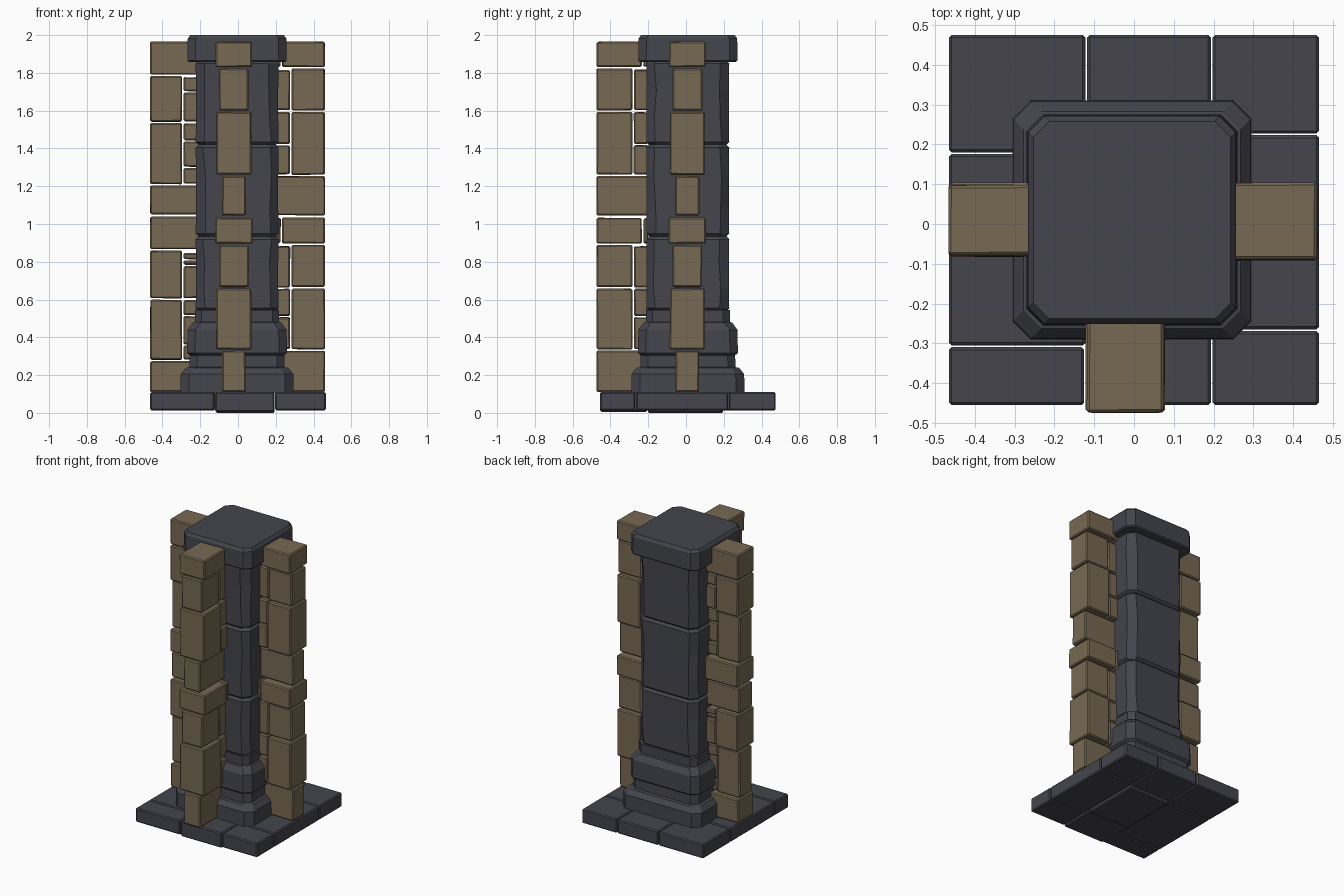
import bpy, bmesh, random
from mathutils import Vector

if "Cube" in bpy.data.objects:
    bpy.data.objects.remove(bpy.data.objects["Cube"])

random.seed(4)


def material(name, rgb):
    m = bpy.data.materials.new(name)
    m.diffuse_color = (*rgb, 1)
    m.use_nodes = True
    m.node_tree.nodes["Principled BSDF"].inputs["Base Color"].default_value = m.diffuse_color
    return m


SLATE = material("dark slate", (0.058, 0.059, 0.073))
BROWN = material("brown stone", (0.185, 0.142, 0.086))
CX, CY = -0.005, 0.01


def finish(bm, name, mat):
    bmesh.ops.recalc_face_normals(bm, faces=bm.faces)
    me = bpy.data.meshes.new(name)
    bm.to_mesh(me)
    bm.free()
    me.materials.append(mat)
    ob = bpy.data.objects.new(name, me)
    bpy.context.collection.objects.link(ob)
    return ob


def block(name, lo, hi, mat, bevel=0.008, wobble=0.0):
    """Chamfered stone block between two corners, with slightly uneven corners."""
    bm = bmesh.new()
    bmesh.ops.create_cube(bm, size=1)
    for v in bm.verts:
        for i in range(3):
            inward = random.uniform(0, wobble)
            v.co[i] = hi[i] - inward if v.co[i] > 0 else lo[i] + inward
    bmesh.ops.bevel(bm, geom=bm.edges[:], offset=bevel, segments=1, affect='EDGES')
    return finish(bm, name, mat)


def loft(name, rings, mat, chip=0.0):
    """Square column with cut corners; rings are (z, half width, corner cut)."""
    bm = bmesh.new()
    loops = []
    for z, h, c in rings:
        loop = []
        for sx, sy, flip in ((1, -1, 0), (1, 1, 1), (-1, 1, 0), (-1, -1, 1)):
            a = c + random.uniform(0, chip)
            b = c + random.uniform(0, chip)
            pair = [(sx * (h - a), sy * h), (sx * h, sy * (h - b))]
            if flip:
                pair.reverse()
            loop += [bm.verts.new((CX + x, CY + y, z)) for x, y in pair]
        loops.append(loop)
    for p, q in zip(loops, loops[1:]):
        for i in range(8):
            j = (i + 1) % 8
            bm.faces.new((p[i], p[j], q[j], q[i]))
    bm.faces.new(loops[0])
    bm.faces.new(loops[-1])
    return finish(bm, name, mat)


# Floor slabs: x0, x1, y0, y1
slabs = [(-0.465, -0.122, 0.18, 0.475), (-0.118, 0.193, 0.2, 0.475),
         (0.197, 0.465, 0.227, 0.475), (-0.465, -0.122, -0.305, 0.176),
         (0.197, 0.465, -0.265, 0.223), (-0.465, -0.125, -0.455, -0.309),
         (-0.121, 0.193, -0.455, -0.205), (0.197, 0.465, -0.455, -0.269),
         (-0.118, 0.193, -0.201, 0.196)]
for i, (x0, x1, y0, y1) in enumerate(slabs):
    z0 = 0.0 if i == 8 else (0.006 if i == 6 else 0.013)
    block(f"floor_slab_{i}", (x0, y0, z0), (x1, y1, 0.11), SLATE, 0.007)

# Pillar foot, middle moulding, shaft blocks and cap
loft("pillar_foot", [(0.105, 0.30, 0.045), (0.205, 0.298, 0.045), (0.238, 0.272, 0.045),
                     (0.242, 0.252, 0.04), (0.31, 0.25, 0.04)], SLATE)
loft("pillar_moulding", [(0.305, 0.25, 0.04), (0.318, 0.265, 0.042), (0.44, 0.262, 0.042),
                         (0.478, 0.235, 0.04), (0.482, 0.222, 0.035), (0.545, 0.222, 0.035)], SLATE)
for i, (z0, z1) in enumerate([(0.54, 0.935), (0.935, 1.42), (1.42, 1.865)]):
    d = z1 - z0
    loft(f"shaft_block_{i}", [(z0, 0.205, 0.03), (z0 + 0.014, 0.219, 0.035),
                              (z0 + d * 0.3, 0.218, 0.035), (z0 + d * 0.65, 0.218, 0.035),
                              (z1 - 0.016, 0.219, 0.035), (z1, 0.205, 0.03)], SLATE, 0.018)
loft("pillar_cap", [(1.858, 0.255, 0.04), (1.866, 0.263, 0.042),
                    (1.982, 0.261, 0.042), (2.0, 0.248, 0.04)], SLATE)

# Wall courses: z0, z1, half width, inner end of outer brick, inner brick joints.
# Distances run outwards from the model's axis; None means one full-depth brick.
INNER = 0.20
RIGHT = [(0.11, 0.33, 0.064, None, []),
         (0.335, 0.66, 0.094, 0.282, [0.335, 0.51, 0.66]),
         (0.665, 0.89, 0.08, 0.282, [0.66, 0.885]),
         (0.895, 1.035, 0.10, 0.232, [0.895, 1.035]),
         (1.045, 1.255, 0.064, None, []),
         (1.26, 1.595, 0.094, 0.282, [1.26, 1.42, 1.595]),
         (1.60, 1.825, 0.08, 0.282, [1.60, 1.82]),
         (1.83, 1.967, 0.098, 0.232, [1.83, 1.967])]
LEFT = [(0.11, 0.275, 0.085, None, []),
        (0.28, 0.60, 0.07, 0.295, [0.28, 0.36, 0.515, 0.60]),
        (0.605, 0.86, 0.092, 0.295, [0.605, 0.78, 0.81, 0.85]),
        (0.865, 1.042, 0.075, None, []),
        (1.05, 1.205, 0.095, None, []),
        (1.21, 1.535, 0.07, 0.295, [1.21, 1.30, 1.44, 1.535]),
        (1.54, 1.785, 0.092, 0.295, [1.54, 1.70, 1.78]),
        (1.79, 1.967, 0.09, None, [])]


def wall(name, courses, out, side, centre, reach):
    out, side = Vector(out), Vector(side)

    def brick(label, near, far, w, z0, z1, wobble):
        a = out * near + side * (centre - w) + Vector((0, 0, z0))
        b = out * far + side * (centre + w) + Vector((0, 0, z1))
        lo = [min(p, q) for p, q in zip(a, b)]
        hi = [max(p, q) for p, q in zip(a, b)]
        block(label, lo, hi, BROWN, 0.007, wobble)

    for i, (z0, z1, w, split, joints) in enumerate(courses):
        near = INNER if split is None else split
        brick(f"{name}_brick_{i}", near, reach, w, z0, z1, 0.003)
        for k, (a, b) in enumerate(zip(joints, joints[1:])):
            brick(f"{name}_inner_{i}_{k}", INNER, split - 0.005,
                  w - 0.008 - 0.008 * (k % 2), a + 0.002, b - 0.002, 0.003)


wall("front_wall", RIGHT, (0, -1, 0), (1, 0, 0), -0.022, 0.475)
wall("right_wall", RIGHT, (1, 0, 0), (0, 1, 0), 0.007, 0.462)
wall("left_wall", LEFT, (-1, 0, 0), (0, 1, 0), 0.01, 0.467)
